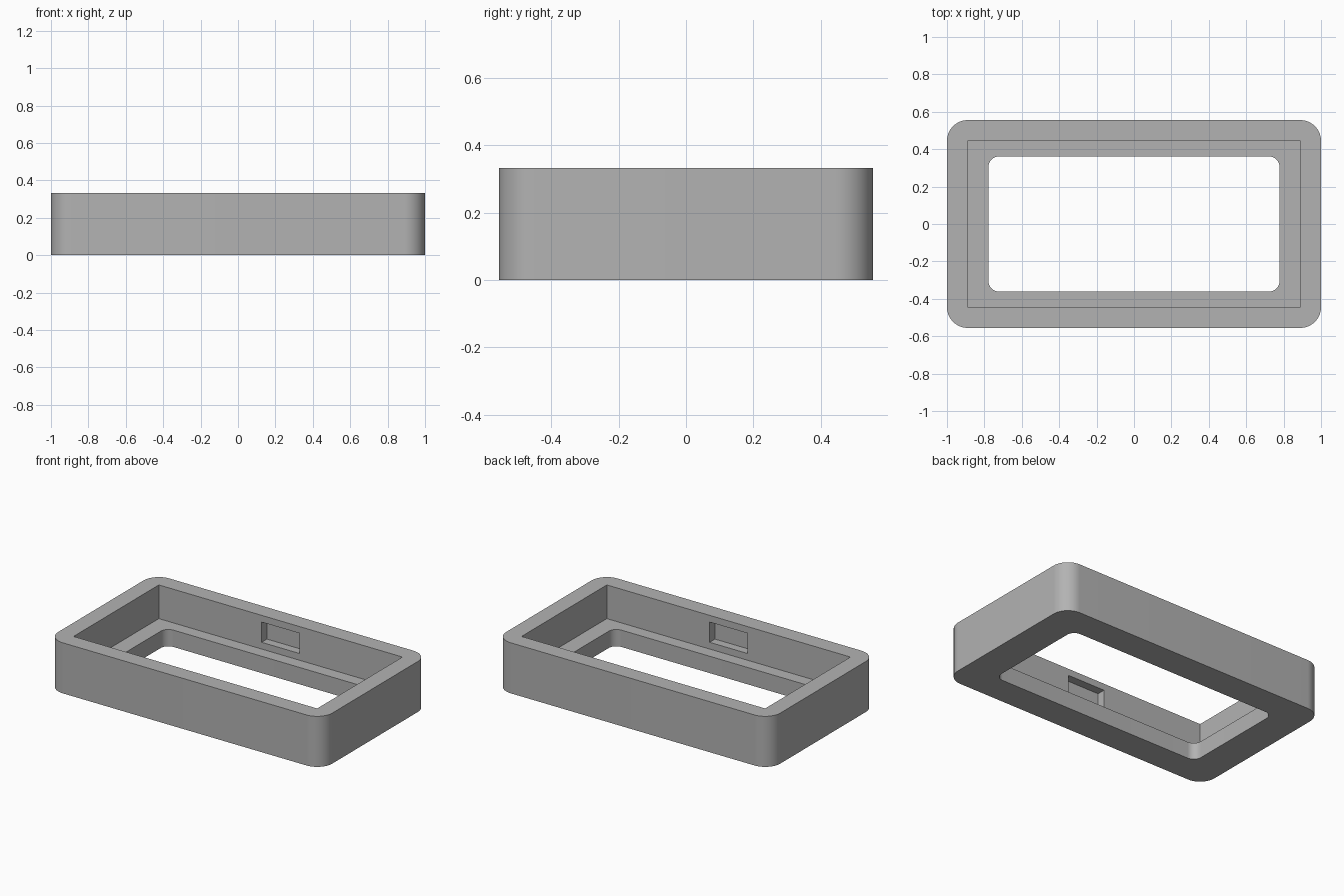
import bpy
import bmesh
from math import sin, cos, pi, radians

cube = bpy.data.objects.get("Cube")
if cube:
    bpy.data.objects.remove(cube, do_unlink=True)

UNIT = 1 / 9          # design grid: the frame is 18 x 10 x 3 units


def material(name, rgb):
    mat = bpy.data.materials.new(name)
    mat.use_nodes = True
    mat.diffuse_color = (*rgb, 1)
    mat.node_tree.nodes["Principled BSDF"].inputs["Base Color"].default_value = (*rgb, 1)
    return mat


def outline(width, depth, radius, steps=16):
    """Rectangle outline, with rounded corners when radius is above zero."""
    points = []
    corners = [(1, 1), (-1, 1), (-1, -1), (1, -1)]
    for i, (sx, sy) in enumerate(corners):
        cx, cy = sx * (width / 2 - radius), sy * (depth / 2 - radius)
        for k in range(steps + 1 if radius else 1):
            a = (i + k / steps) * pi / 2
            points.append((cx + radius * cos(a), cy + radius * sin(a)))
    return points


def block(name, width, depth, bottom, top, radius=0, y=0):
    """Upright prism; all sizes in design units."""
    bm = bmesh.new()
    rings = [[bm.verts.new((px * UNIT, (py + y) * UNIT, z * UNIT))
              for px, py in outline(width, depth, radius)] for z in (bottom, top)]
    count = len(rings[0])
    bm.faces.new(rings[0][::-1])
    bm.faces.new(rings[1])
    for i in range(count):
        j = (i + 1) % count
        bm.faces.new((rings[0][i], rings[0][j], rings[1][j], rings[1][i]))
    mesh = bpy.data.meshes.new(name)
    bm.to_mesh(mesh)
    bm.free()
    obj = bpy.data.objects.new(name, mesh)
    bpy.context.collection.objects.link(obj)
    return obj


def cut(target, cutter):
    """Subtract the cutter, then discard it."""
    cutter.hide_render = True
    mod = target.modifiers.new("cut", 'BOOLEAN')
    mod.operation = 'DIFFERENCE'
    mod.solver = 'EXACT'
    mod.object = cutter
    bpy.context.view_layer.objects.active = target
    bpy.ops.object.modifier_apply(modifier=mod.name)
    bpy.data.objects.remove(cutter, do_unlink=True)


# Outer shell with rounded upright corners
frame = block("bezel_frame", 18, 10, 0, 3, radius=1)

# Sharp-cornered recess above the ledge, and rounded window through it
cut(frame, block("recess_cutter", 16, 8, 1, 4))
cut(frame, block("window_cutter", 14, 6.5, -1, 2, radius=0.5))

# Blind clip slots in the two long inner walls
for side in (1, -1):
    cut(frame, block("slot_cutter", 2.5, 1, 1.4, 2.6, y=side * 4))

frame.data.materials.clear()
frame.data.materials.append(material("plain grey", (0.45, 0.45, 0.45)))

bpy.ops.object.select_all(action='DESELECT')
frame.select_set(True)
bpy.context.view_layer.objects.active = frame
bpy.ops.object.shade_smooth_by_angle(angle=radians(30))
